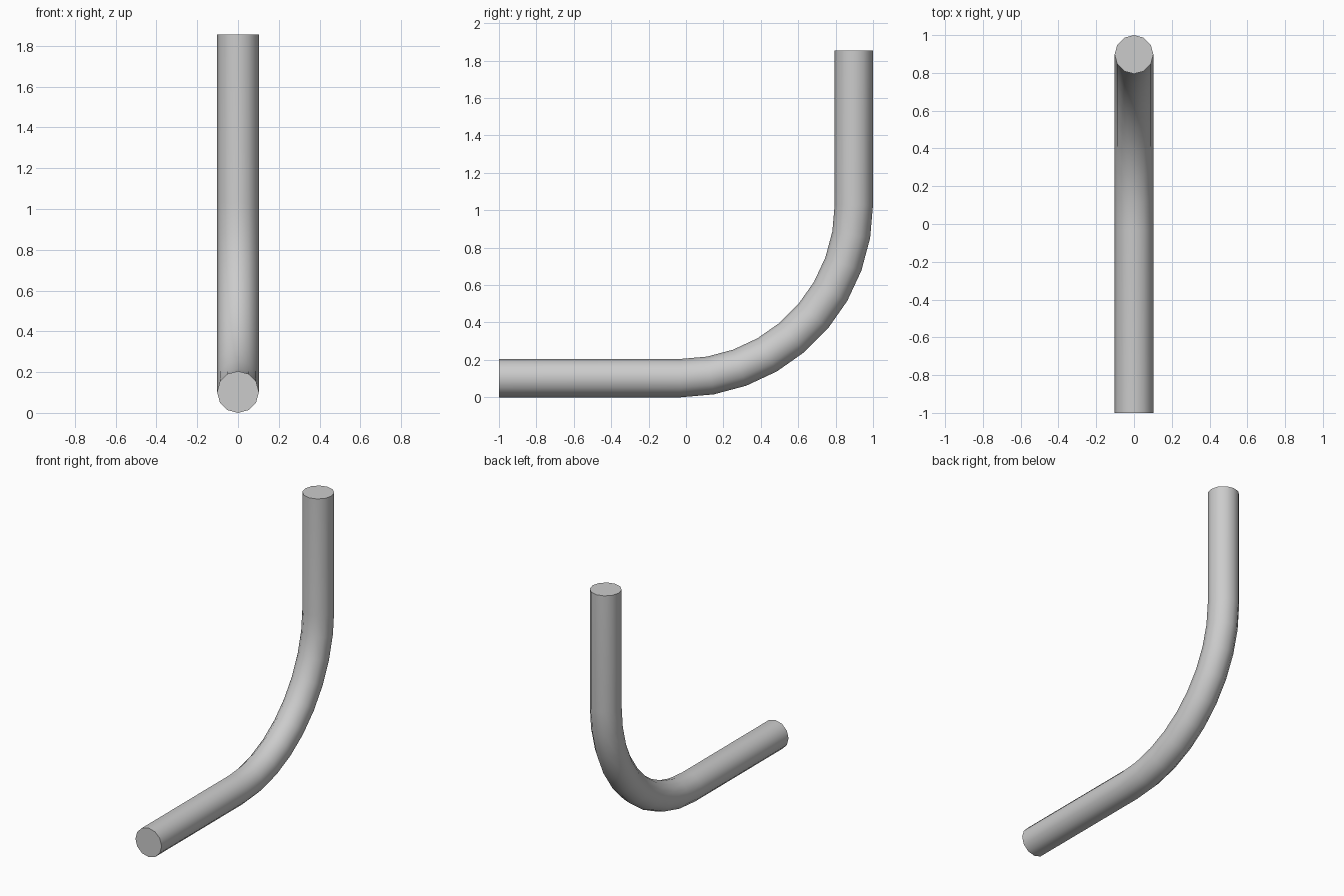
import bpy, bmesh
from math import sin, cos, pi, radians

if "Cube" in bpy.data.objects:
    bpy.data.objects.remove(bpy.data.objects["Cube"])

SIDES, R_TUBE = 12, 0.1025
BEND_STEPS, R_BEND = 9, 0.9275
BEND_Y, BEND_Z = -0.03, R_TUBE + R_BEND   # centre of the bend
TOP = 1.855

# Path stations: (y, z, tilt of the ring)
stations = [(-1.0, R_TUBE, 0.0)]
for i in range(BEND_STEPS + 1):
    a = radians(90) * i / BEND_STEPS
    stations.append((BEND_Y + R_BEND * sin(a), BEND_Z - R_BEND * cos(a), a))
stations.append((BEND_Y + R_BEND, TOP, radians(90)))

# Sweep a 12-sided ring along the path
bm = bmesh.new()
rings = []
for y, z, a in stations:
    ring = []
    for k in range(SIDES):
        t = 2 * pi * k / SIDES
        u, v = R_TUBE * cos(t), R_TUBE * sin(t)
        ring.append(bm.verts.new((u, y - v * sin(a), z + v * cos(a))))
    rings.append(ring)
for p, q in zip(rings, rings[1:]):
    for k in range(SIDES):
        n = (k + 1) % SIDES
        bm.faces.new((p[k], p[n], q[n], q[k]))

# Flat end caps
bm.faces.new(rings[0])
bm.faces.new(rings[-1])
bmesh.ops.recalc_face_normals(bm, faces=bm.faces)

mesh = bpy.data.meshes.new("bent_pipe")
bm.to_mesh(mesh)
bm.free()
pipe = bpy.data.objects.new("bent_pipe", mesh)
bpy.context.collection.objects.link(pipe)
bpy.context.view_layer.objects.active = pipe
pipe.select_set(True)
bpy.ops.object.shade_smooth_by_angle(angle=radians(40))
